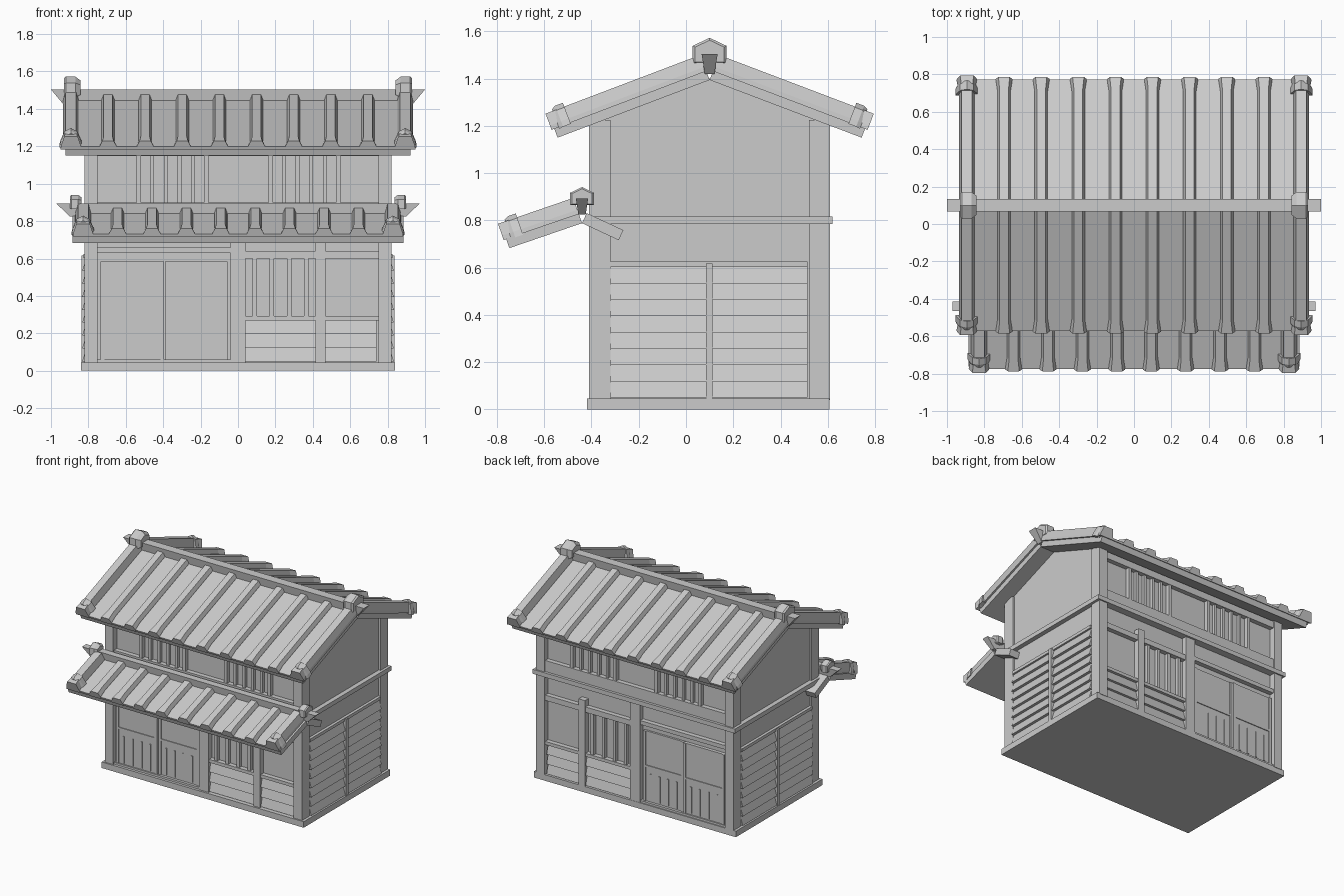
import bpy, bmesh, math
from mathutils import Vector

if "Cube" in bpy.data.objects:
    bpy.data.objects.remove(bpy.data.objects["Cube"])

grey = bpy.data.materials.new("plain_grey")
grey.use_nodes = True
grey.diffuse_color = (0.6, 0.6, 0.6, 1)
grey.node_tree.nodes["Principled BSDF"].inputs["Base Color"].default_value = (0.6, 0.6, 0.6, 1)
MID = 0.1  # y of the house centre line


def build(name, solids):
    """Each solid is a list of rings joined in order and capped at both ends."""
    bm = bmesh.new()
    for rings in solids:
        vs = [[bm.verts.new(p) for p in ring] for ring in rings]
        n = len(vs[0])
        for a, b in zip(vs, vs[1:]):
            for i in range(n):
                j = (i + 1) % n
                bm.faces.new((a[i], a[j], b[j], b[i]))
        bm.faces.new(vs[0])
        bm.faces.new(vs[-1])
    bmesh.ops.recalc_face_normals(bm, faces=bm.faces)
    me = bpy.data.meshes.new(name)
    bm.to_mesh(me)
    bm.free()
    me.materials.append(grey)
    ob = bpy.data.objects.new(name, me)
    bpy.context.collection.objects.link(ob)
    return ob


def box(x0, x1, y0, y1, z0, z1):
    return [[(x0, y0, z), (x1, y0, z), (x1, y1, z), (x0, y1, z)] for z in (z0, z1)]


def wall_box(s, x0, x1, d0, d1, z0, z1):
    """Box on the front (s=-1) or back (s=1); d is distance from the centre line."""
    return box(x0, x1, MID + s * d0, MID + s * d1, z0, z1)


def extrude_x(points, x0, x1):
    return [[(x, y, z) for y, z in points] for x in (x0, x1)]


def clapboards(s, x0, x1, z0, z1, rows):
    h = (z1 - z0) / rows
    out = []
    for i in range(rows):
        z = z0 + i * h
        out.append(extrude_x([(MID + s * d, zz) for d, zz in
                              ((.46, z), (.497, z), (.478, z + h), (.46, z + h))], x0, x1))
    return out


def bars(s, x0, x1, count, w, d0, d1, z0, z1):
    step = (x1 - x0) / (count - 1)
    return [wall_box(s, x0 + i * step - w / 2, x0 + i * step + w / 2, d0, d1, z0, z1)
            for i in range(count)]


# Main body
build("foundation", [box(-.84, .84, -.42, .607, 0, .045)])
build("wall_core", [extrude_x([(-.365, .02), (-.365, 1.22), (MID, 1.40), (.565, 1.22), (.565, .02)], -.805, .805)])
build("corner_posts", [box(sx * .75, sx * .82, MID + s * .42, MID + s * .51, .04, 1.225)
                       for sx in (-1, 1) for s in (-1, 1)])
build("storey_beam", [box(-.84, .84, -.42, .62, .784, .817)])

# Gable side siding
siding, trim = [], []
for sx in (-1, 1):
    h = .069
    for i in range(8):
        z = .05 + i * h
        prof = [(.79, z), (.833, z), (.812, z + h), (.79, z + h)]
        siding.append([[(sx * x, y, zz) for x, zz in prof] for y in (-.32, .515)])
    trim.append(box(sx * .79, sx * .826, -.32, .515, .602, .625))
    trim.append(box(sx * .79, sx * .838, .085, .112, .03, .617))
build("side_clapboards", siding)
build("side_trim", trim)

# Long walls, the same on front and back
for s, side in ((-1, "front"), (1, "back")):
    build(side + "_posts", [
        wall_box(s, -.04, .04, .45, .505, .04, .79),
        wall_box(s, .415, .468, .45, .507, .04, .69)])
    build(side + "_beams", [
        wall_box(s, -.75, -.04, .45, .50, .63, .66),
        wall_box(s, .04, .75, .45, .50, .60, .64),
        wall_box(s, .04, .75, .45, .50, .268, .292),
        wall_box(s, -.75, -.04, .45, .50, .04, .06),
        wall_box(s, -.75, .75, .45, .50, .817, .90),
        wall_box(s, -.75, .75, .45, .50, 1.148, 1.20)])
    build(side + "_clapboards", clapboards(s, .04, .415, .05, .27, 3) + clapboards(s, .468, .74, .05, .27, 3))
    build(side + "_lattice", bars(s, .09, .365, 4, .024, .46, .492, .29, .60))
    doors = []
    for x0, x1, d in ((-.735, -.395, .49), (-.39, -.055, .48)):
        doors.append(wall_box(s, x0, x1, .45, d, .06, .585))
        doors.append(wall_box(s, x0, x1, d - .01, d + .006, .315, .33))
        doors += bars(s, x0 + .06, x1 - .06, 4, .012, d - .01, d + .005, .07, .27)
        doors += bars(s, x0 + .01, x1 - .01, 2, .02, d - .01, d + .006, .06, .585)
    build(side + "_sliding_doors", doors)
    windows = []
    for c in (-.35, .355):
        windows += bars(s, c - .18, c + .18, 2, .024, .46, .497, .89, 1.15)
        windows += bars(s, c - .11, c + .11, 4, .02, .46, .488, .89, 1.15)
    build(side + "_upper_windows", windows)


# Roofs
def slope_map(s, y0, z0, angle):
    """Turns (x, distance down the slope, height off the underside) into a point."""
    c, k = math.cos(angle), math.sin(angle)
    return lambda x, t, n: Vector((x, y0 + s * (t * c + n * k), z0 - t * k + n * c))


def slab(f, hw, t0, t1, n0, n1):
    return [[f(-hw, t, n0), f(hw, t, n0), f(hw, t, n1), f(-hw, t, n1)] for t in (t0, t1)]


def batten(f, x, length, top, w):
    rings = []
    for t, k in ((0, 1), (length - .07, 1), (length, 1.3)):
        rings.append([f(x + a * k * w, t, n) for a, n in
                      ((-1, .04), (-.95, .06), (-.65, top), (.65, top), (.95, .06), (1, .04))])
    return rings


def eave_ornament(f, x, t):
    face = ((-.062, .035), (-.056, .06), (-.036, .11), (0, .13), (.036, .11), (.056, .06), (.062, .035))
    return [[f(x + a * k, tt, n * (.5 + .5 * k)) for a, n in face]
            for tt, k in ((t - .085, 1), (t - .05, 1), (t - .032, .86))]


def tiled_slope(name, f, hw, length, spacing):
    build(name + "_slab", [slab(f, hw, 0, length - .012, 0, .043)])
    build(name + "_sheet", [slab(f, hw - .04, 0, length - .002, .04, .055)])
    xs = [(i - 4.5) * spacing for i in range(10)]
    build(name + "_battens", [batten(f, x, length, .088, .036) for x in xs[1:-1]])
    build(name + "_edge_battens", [batten(f, x, length, .113, .043) for x in (xs[0], xs[-1])])
    build(name + "_eave_ornaments", [eave_ornament(f, x, length) for x in (xs[0], xs[-1])])


def ridge(name, y, z0, z1, x0, x1, w, ox, r):
    """Flared ridge bar with a peaked block at each end."""
    build(name + "_bar", [[[(-x, y - h, z), (x, y - h, z), (x, y + h, z), (-x, y + h, z)]
                           for z, x, h in ((z0, x0, w * .6), (z1, x1, w))]])
    prof = ((-1, -.6), (-1, .5), (0, 1), (1, .5), (1, -.6))
    ends = []
    for sx in (-1, 1):
        ends.append([[(sx * (ox + dx * r), y + a * r * k, z1 + b * r * .95 * k) for a, b in prof]
                     for dx, k in ((.6, .85), (.45, 1), (-.25, 1), (-.65, .7))])
    build(name + "_end_blocks", ends)


main_angle = math.atan2(.244, .643)
tiled_slope("main_roof_front", slope_map(-1, MID, 1.394, main_angle), .922, .70, .1985)
tiled_slope("main_roof_back", slope_map(1, MID, 1.394, main_angle), .922, .70, .1985)
ridge("main_ridge", MID, 1.42, 1.504, .93, 1.0, .034, .888, .072)

tiled_slope("porch_roof", slope_map(-1, -.44, .788, math.atan2(.102, .297)), .884, .337, .184)
build("porch_roof_rear_slab", [slab(slope_map(1, -.44, .788, math.atan2(.072, .155)), .884, 0, .171, 0, .047)])
ridge("porch_ridge", -.44, .825, .893, .90, .97, .026, .868, .05)
